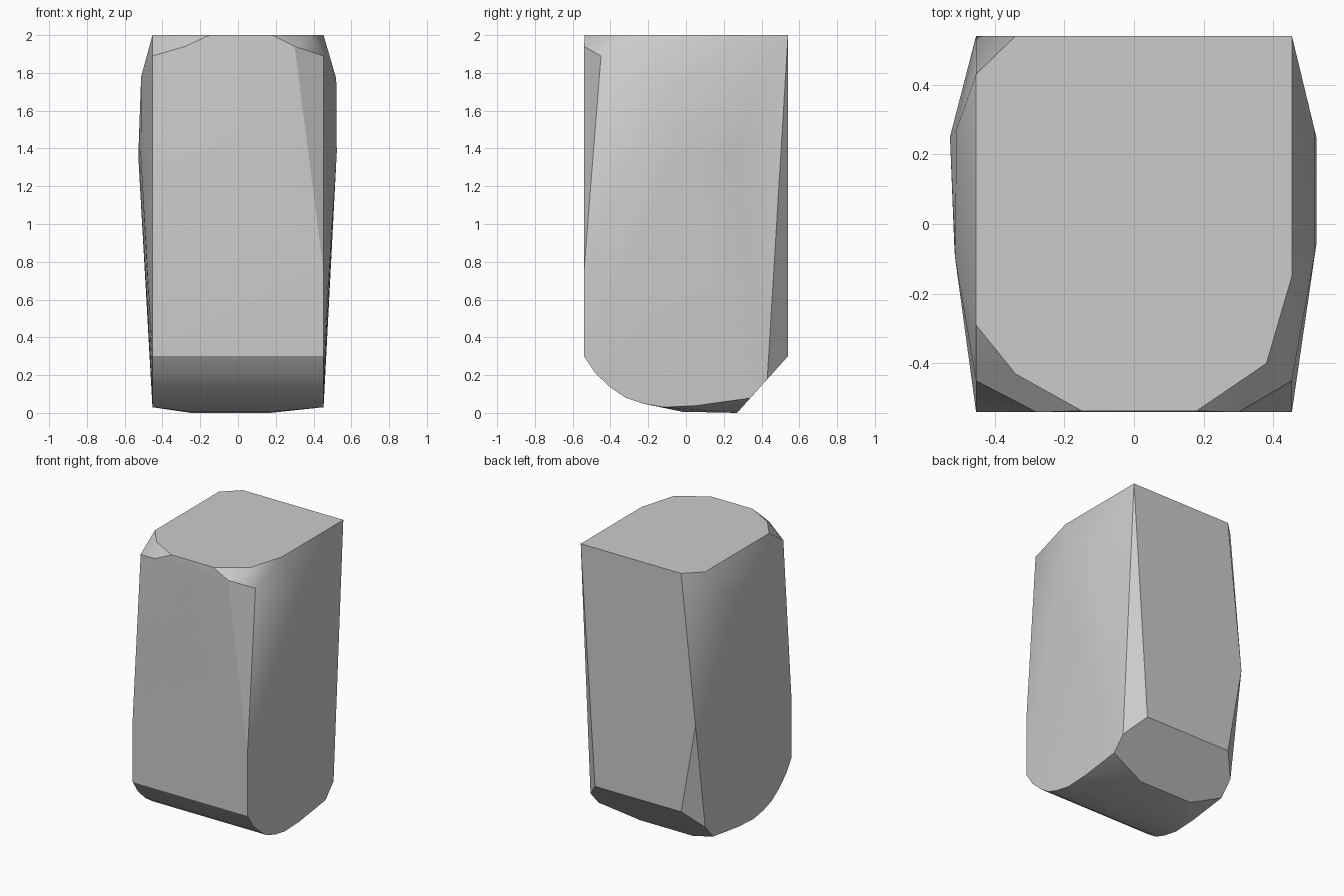
import bpy
import bmesh
from math import radians

cube = bpy.data.objects.get("Cube")
if cube:
    bpy.data.objects.remove(cube, do_unlink=True)

HALF_W = 0.453
HALF_D = 0.54
corners = []


def both_sides(points):
    """Add each point and its mirror image across x = 0."""
    for x, y, z in points:
        corners.extend([(x, y, z), (-x, y, z)])


# Rounded lower profile, shared by both flanks
profile = [(-HALF_D, 0.3), (-0.48, 0.21), (-0.4, 0.135), (-0.32, 0.08),
           (-0.23, 0.05), (-0.12, 0.03), (0.05, 0.038), (0.34, 0.078),
           (0.43, 0.178)]
both_sides([(HALF_W, y, z) for y, z in profile])

# Front vertical edges and their tapering chamfers
both_sides([(HALF_W, -HALF_D, 0.75), (HALF_W, -0.45, 1.89),
            (0.34, HALF_D, 0.3)])
corners += [(0.3, -HALF_D, 1.94), (-0.28, -HALF_D, 1.94)]

# Outline of the flat top
corners += [(0.18, -0.536, 2), (0.38, -0.4, 2), (HALF_W, -0.15, 2),
            (HALF_W, HALF_D, 2), (-0.34, HALF_D, 2), (-HALF_W, 0.43, 2),
            (-HALF_W, -0.29, 2), (-0.34, -0.43, 2), (-0.15, -0.536, 2)]

# Back left edge, pinched between two chamfers
corners.append((-HALF_W, HALF_D, 0.94))

# Flat patch underneath
corners += [(0.17, 0.27, 0), (-0.25, 0.27, 0),
            (0.17, -0.02, 0.006), (-0.25, -0.02, 0.006)]

# Bulging flanks
corners += [(0.52, -0.08, 1.77), (0.518, 0.27, 1.77),
            (0.523, -0.06, 1.38), (0.523, 0.25, 1.38),
            (-0.513, -0.1, 1.78), (-0.51, 0.27, 1.78),
            (-0.515, -0.08, 1.36), (-0.528, 0.25, 1.36)]

# Wrap the corners into one solid
bm = bmesh.new()
for co in corners:
    bm.verts.new(co)
hull = bmesh.ops.convex_hull(bm, input=bm.verts[:])
loose = [v for v in bm.verts if not v.link_faces]
bmesh.ops.delete(bm, geom=loose, context='VERTS')
bmesh.ops.dissolve_limit(bm, angle_limit=radians(0.5),
                         verts=bm.verts[:], edges=bm.edges[:])
bmesh.ops.recalc_face_normals(bm, faces=bm.faces[:])
mesh = bpy.data.meshes.new("stone_block")
bm.to_mesh(mesh)
bm.free()

stone = bpy.data.objects.new("stone_block", mesh)
bpy.context.collection.objects.link(stone)

# Plain stone colour
grey = bpy.data.materials.new("stone_grey")
grey.use_nodes = True
colour = (0.6, 0.6, 0.6, 1)
grey.diffuse_color = colour
grey.node_tree.nodes["Principled BSDF"].inputs["Base Color"].default_value = colour
mesh.materials.append(grey)

# Soft shading with crisp main edges
bpy.ops.object.select_all(action='DESELECT')
stone.select_set(True)
bpy.context.view_layer.objects.active = stone
bpy.ops.object.shade_smooth_by_angle(angle=radians(30))
